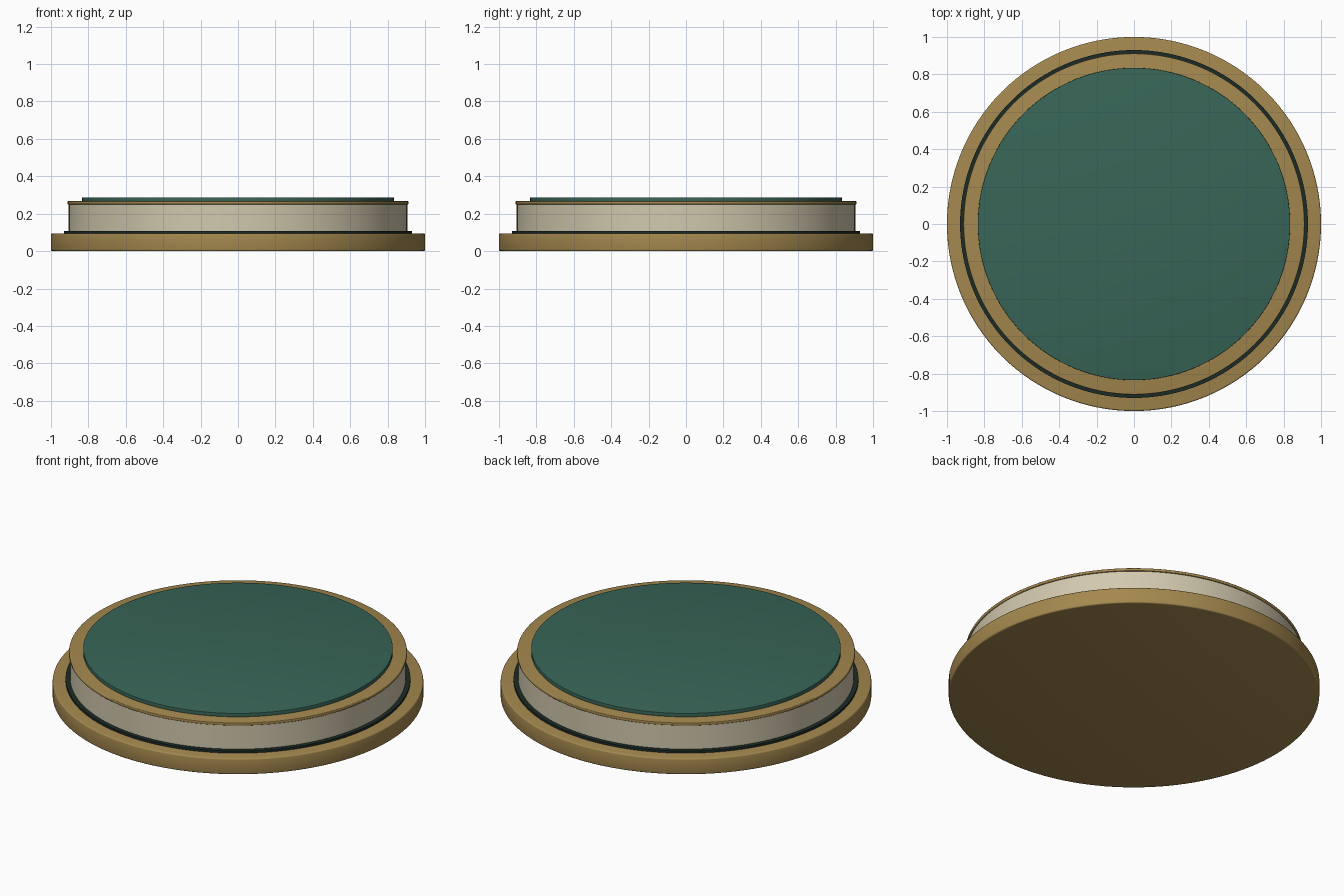
import bpy
import math

if "Cube" in bpy.data.objects:
    bpy.data.objects.remove(bpy.data.objects["Cube"], do_unlink=True)


def make_material(name, rgb):
    mat = bpy.data.materials.new(name)
    mat.use_nodes = True
    mat.diffuse_color = (*rgb, 1)
    mat.node_tree.nodes["Principled BSDF"].inputs["Base Color"].default_value = (*rgb, 1)
    return mat


def disc(name, radius, bottom, top, mat, bevel=0.0):
    """Round slab between two heights, with optionally softened rims."""
    bpy.ops.mesh.primitive_cylinder_add(
        vertices=128, radius=radius, depth=top - bottom,
        location=(0, 0, (bottom + top) / 2))
    obj = bpy.context.object
    obj.name = name
    obj.data.materials.append(mat)
    if bevel:
        mod = obj.modifiers.new("soft_rim", "BEVEL")
        mod.width = bevel
        mod.segments = 3
        mod.limit_method = "ANGLE"
        mod.angle_limit = math.radians(40)
        bpy.ops.object.modifier_apply(modifier=mod.name)
    bpy.ops.object.shade_smooth_by_angle(angle=math.radians(35))
    return obj


brass = make_material("brass", (0.37, 0.245, 0.077))
cream = make_material("cream", (0.64, 0.58, 0.42))
green = make_material("deep_green", (0.039, 0.130, 0.095))
dark = make_material("dark_green", (0.012, 0.024, 0.019))

# Wide foot, dark seam, pale drum, brass rim and green inlay
disc("base_plate", 1.0, 0.0, 0.095, brass, 0.008)
disc("seam_ring", 0.93, 0.09, 0.108, dark)
disc("drum", 0.905, 0.10, 0.255, cream)
disc("top_rim", 0.912, 0.25, 0.267, brass, 0.004)
disc("top_inlay", 0.835, 0.26, 0.288, green, 0.002)
